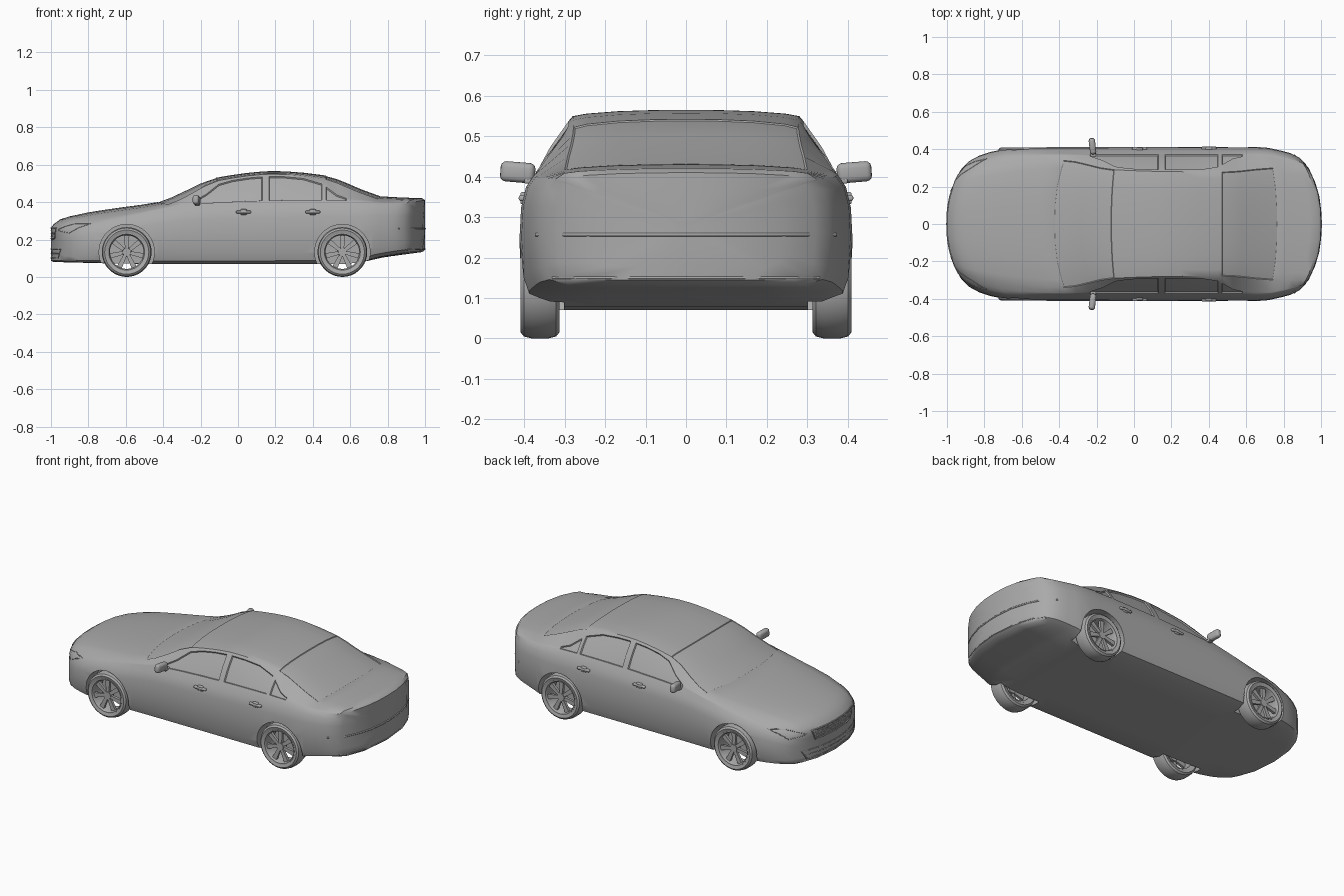
import bpy, bmesh, math
from mathutils import Vector, Matrix
from mathutils.bvhtree import BVHTree

if "Cube" in bpy.data.objects:
    bpy.data.objects.remove(bpy.data.objects["Cube"])

grey = bpy.data.materials.new("plain grey")
grey.use_nodes = True
grey.diffuse_color = (0.4, 0.4, 0.4, 1)
grey.node_tree.nodes["Principled BSDF"].inputs["Base Color"].default_value = (0.4, 0.4, 0.4, 1)


def finish(name, bm, angle=35):
    """Turn a bmesh into a shaded object."""
    bmesh.ops.recalc_face_normals(bm, faces=bm.faces)
    mesh = bpy.data.meshes.new(name)
    bm.to_mesh(mesh)
    bm.free()
    obj = bpy.data.objects.new(name, mesh)
    bpy.context.collection.objects.link(obj)
    mesh.materials.append(grey)
    shade(obj, angle)
    return obj


def shade(obj, angle=35):
    bpy.ops.object.select_all(action='DESELECT')
    obj.select_set(True)
    bpy.context.view_layer.objects.active = obj
    bpy.ops.object.shade_smooth_by_angle(angle=math.radians(angle))


def rail(keys):
    """Smooth curve through keys that never overshoots."""
    slope = [(b[1] - a[1]) / (b[0] - a[0]) for a, b in zip(keys, keys[1:])]
    tan = [slope[0]] + [2 * a * b / (a + b) if a * b > 0 else 0
                        for a, b in zip(slope, slope[1:])] + [slope[-1]]

    def at(x):
        i = 0
        while i < len(keys) - 2 and x > keys[i + 1][0]:
            i += 1
        (xa, ya), (xb, yb) = keys[i], keys[i + 1]
        h = xb - xa
        t = (x - xa) / h
        u = 1 - t
        return (ya * u * u * (1 + 2 * t) + yb * t * t * (3 - 2 * t)
                + h * t * u * (u * tan[i] - t * tan[i + 1]))
    return at


# Long rails that shape the body
width = rail([(-1, .32), (-.96, .36), (-.88, .39), (-.75, .41), (.7, .412), (.85, .395), (.95, .375), (1, .345)])
sill = rail([(-1, .08), (-.5, .07), (.6, .07), (.75, .1), (1, .135)])
belt = rail([(-1, .235), (-.95, .265), (-.8, .305), (-.6, .34), (-.43, .37), (-.28, .386), (.6, .405), (1, .39)])
edge_z = rail([(-1, .262), (-.95, .298), (-.8, .333), (-.6, .36), (-.43, .387), (-.3, .437), (-.12, .515),
               (.2, .55), (.47, .522), (.6, .473), (.77, .417), (1, .408)])
edge_y = rail([(-1, .25), (-.8, .3), (-.43, .34), (-.12, .29), (.2, .28), (.47, .278), (.77, .3), (1, .3)])
crown = rail([(-1, .27), (-.95, .308), (-.8, .345), (-.6, .375), (-.43, .4), (-.3, .455), (-.12, .53),
              (.2, .566), (.47, .542), (.6, .498), (.77, .431), (1, .42)])
glass_top = rail([(-1, .5), (-.4, .3), (-.28, .3), (-.12, .84), (0, .92), (.4, .9), (.58, .2), (1, .2)])


def half_section(x):
    w, zb, zs = width(x), sill(x), belt(x)
    ey, ez, top, g = edge_y(x), edge_z(x), crown(x), glass_top(x)
    side = [(0, 0), (.5, 0), (.82, 0), (.95, .05), (.985, .18), (1, .5), (.99, .75), (.96, .91), (.91, 1)]
    pts = [(a * w, zb + b * (zs - zb)) for a, b in side]
    for t in (.06, .06 + (g - .06) / 2, g, 1):
        bulge = .03 * t * (1 - t)
        pts.append((.91 * w + t * (ey - .91 * w) + bulge, zs + t * (ez - zs)))
    pts += [(a * ey, ez + b * (top - ez)) for a, b in ((.88, .4), (.6, .78), (.3, .95), (0, 1))]
    return pts


def bend(x, y):
    """Sweep both ends back in plan."""
    k = (abs(y) / .4) ** 2.4
    if x < .1:
        return x + .16 * k * (.1 - x) / 1.1
    return x - .14 * k * max(0, (x - .65) / .35)


# Body: loft of sections with closed, rounded ends
stations = [-.985, -.95, -.9, -.8, -.7, -.6, -.52, -.43, -.36, -.28, -.2, -.12, -.04, .05, .13, .165,
            .25, .35, .45, .47, .53, .58, .66, .77, .82, .88, .94, .985]
caps = [.1, .4, .7, .93]
rings = [(-1, s) for s in caps] + [(x, 1) for x in stations] + [(1, s) for s in caps[::-1]]
bm = bmesh.new()
loops = []
for x, s in rings:
    pts = half_section(x)
    mid = (sill(x) + crown(x)) / 2
    ring = pts + [(-y, z) for y, z in pts[-2:0:-1]]
    loops.append([bm.verts.new((bend(x, y * s), y * s, mid + (z - mid) * s)) for y, z in ring])
n = len(loops[0])
faces = {}
for i, (a, b) in enumerate(zip(loops, loops[1:])):
    for j in range(n):
        faces[i, j] = bm.faces.new((a[j], a[(j + 1) % n], b[(j + 1) % n], b[j]))
bm.faces.new(loops[0])
bm.faces.new(loops[-1])
bmesh.ops.recalc_face_normals(bm, faces=bm.faces)

# Windows: inset groups of body faces
left_rows, roof_rows = (9, 10), range(12, n - 12)
right_rows = [n - 1 - j for j in left_rows]
windows = [(-.28, .13, left_rows), (.165, .45, left_rows), (.47, .58, left_rows),
           (-.28, .13, right_rows), (.165, .45, right_rows), (.47, .58, right_rows),
           (-.43, -.12, roof_rows), (.47, .77, roof_rows)]
for x0, x1, rows in windows:
    cols = range(stations.index(x0) + len(caps), stations.index(x1) + len(caps))
    group = [faces[i, j] for i in cols for j in rows]
    depth = -.003 if rows is roof_rows else -.007
    bmesh.ops.inset_region(bm, faces=group, thickness=.004, depth=depth, use_even_offset=True)
surface = BVHTree.FromBMesh(bm)
body = finish("body", bm)

# Wheel arches: cut from the body
WHEELS = [(x, s) for x in (-.595, .558) for s in (-1, 1)]
for x, s in WHEELS:
    bm = bmesh.new()
    bmesh.ops.create_cone(bm, cap_ends=True, segments=40, radius1=.148, radius2=.148, depth=.3,
                          matrix=Matrix.Translation((x, s * .452, .133)) @ Matrix.Rotation(math.pi / 2, 4, 'X'))
    cutter = finish("arch_cutter", bm)
    cutter.hide_render = True
    mod = body.modifiers.new("arch", 'BOOLEAN')
    mod.object, mod.operation, mod.solver = cutter, 'DIFFERENCE', 'EXACT'
    bpy.context.view_layer.objects.active = body
    bpy.ops.object.modifier_apply(modifier=mod.name)
    bpy.data.objects.remove(cutter)
shade(body)


def lathe(bm, profile, segments=36):
    """Ring of revolution about y from a closed profile."""
    rows = []
    for k in range(segments):
        a = 2 * math.pi * k / segments
        rows.append([bm.verts.new((r * math.cos(a), y, r * math.sin(a))) for r, y in profile])
    for k, a in enumerate(rows):
        b = rows[(k + 1) % segments]
        for j in range(len(profile)):
            m = (j + 1) % len(profile)
            bm.faces.new((a[j], a[m], b[m], b[j]))


def block(bm, size, place, taper=1):
    made = bmesh.ops.create_cube(bm, size=1)["verts"]
    for v in made:
        if v.co.z > 0:
            v.co.x *= taper
        v.co = place @ Vector([c * d for c, d in zip(v.co, size)])


# Wheels: tyre, rim band, hub and open spokes
for x, s in WHEELS:
    place = Matrix.Translation((x, s * .361, .133)) @ Matrix.Rotation(0 if s > 0 else math.pi, 4, 'Z')
    where = ("front" if x < 0 else "rear") + ("_right" if s < 0 else "_left")
    bm = bmesh.new()
    lathe(bm, [(.098, -.042), (.118, -.048), (.128, -.04), (.133, -.02), (.133, .02), (.128, .04),
               (.118, .048), (.098, .042)])
    finish(where + "_tyre", bm).matrix_world = place
    bm = bmesh.new()
    lathe(bm, [(.09, -.04), (.101, -.044), (.101, .045), (.096, .045), (.09, .035)])
    bmesh.ops.create_cone(bm, cap_ends=True, segments=20, radius1=.026, radius2=.022, depth=.03,
                          matrix=Matrix.Translation((0, .022, 0)) @ Matrix.Rotation(-math.pi / 2, 4, 'X'))
    for k in range(7):
        turn = Matrix.Rotation(2 * math.pi * k / 7, 4, 'Y')
        block(bm, (.018, .016, .078), turn @ Matrix.Translation((0, .026, .056)), 1.6)
    finish(where + "_rim", bm).matrix_world = place


def rounded_box(name, size, place, bevel):
    bm = bmesh.new()
    block(bm, size, place)
    bmesh.ops.bevel(bm, geom=bm.edges[:], offset=bevel, segments=3, affect='EDGES', profile=.5)
    finish(name, bm)


# Mirrors and door handles on both sides
for s, tag in ((-1, "right"), (1, "left")):
    tilt = Matrix.Rotation(s * .12, 4, 'Z') @ Matrix.Rotation(s * .08, 4, 'X')
    rounded_box(tag + "_mirror", (.034, .086, .05), Matrix.Translation((-.222, s * .416, .411)) @ tilt, .014)
    rounded_box(tag + "_mirror_arm", (.03, .05, .014), Matrix.Translation((-.218, s * .375, .39)), .004)
    for door, x in (("front", .03), ("rear", .4)):
        hit = surface.ray_cast(Vector((x, s, .347)), Vector((0, -s, 0)))[0]
        rounded_box(f"{tag}_{door}_handle", (.08, .024, .014), Matrix.Translation(hit), .005)
        rounded_box(f"{tag}_{door}_lock", (.035, .016, .03), Matrix.Translation(hit), .005)


def trim(name, corners, end, radius=.0025, closed=True):
    """Thin line of (y, z) corners laid on the nose (-1) or tail (1)."""
    path = []
    stops = corners + corners[:1] if closed else corners
    for a, b in zip(stops, stops[1:]):
        path += [Vector(a).lerp(Vector(b), k / 10) for k in range(11)]
    hits = [surface.ray_cast(Vector((end * 2, p.x, p.y)), Vector((-end, 0, 0)))[0] for p in path]
    hits = [h for h in hits if h]
    curve = bpy.data.curves.new(name, 'CURVE')
    curve.dimensions, curve.bevel_depth, curve.bevel_resolution = '3D', radius, 1
    line = curve.splines.new('POLY')
    line.points.add(len(hits) - 1)
    for p, h in zip(line.points, hits):
        p.co = (*h, 1)
    curve.materials.append(grey)
    bpy.context.collection.objects.link(bpy.data.objects.new(name, curve))


# Nose and tail details
trim("grille_frame", [(-.19, .262), (.19, .262), (.165, .205), (-.165, .205)], -1, .004)
trim("intake_frame", [(-.25, .15), (.25, .15), (.22, .1), (-.22, .1)], -1, .003)
for k in range(3):
    z = .218 + k * .014
    trim("grille_bar", [(-.165, z), (.165, z)], -1, .002, False)
trim("intake_bar", [(-.23, .125), (.23, .125)], -1, .002, False)
for s in (-1, 1):
    trim("headlight_outline", [(s * .22, .25), (s * .3, .285), (s * .35, .285), (s * .31, .235)], -1, .002)
trim("bumper_ledge", [(-.37, .257), (.37, .257)], 1, .005, False)
trim("bumper_lower_seam", [(-.33, .15), (.33, .15)], 1, .003, False)
